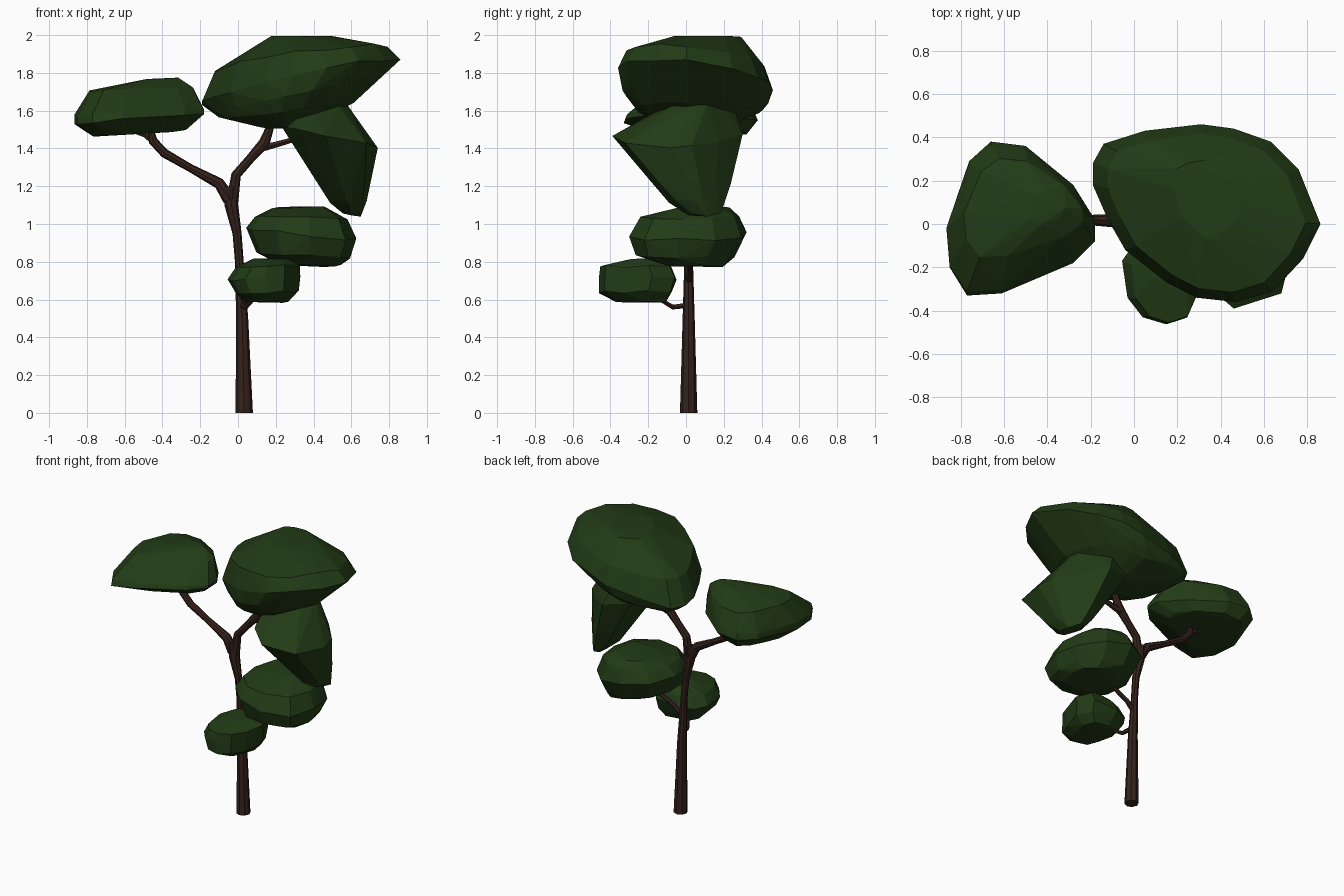
import bpy, bmesh, math, random
from mathutils import Vector

random.seed(4)


def material(name, rgb):
    m = bpy.data.materials.new(name)
    m.diffuse_color = (*rgb, 1)
    return m


LEAF = material("leaf_green", (0.016, 0.044, 0.008))
BARK = material("bark_brown", (0.036, 0.016, 0.011))


def finish(bm, name, mat):
    bmesh.ops.recalc_face_normals(bm, faces=bm.faces[:])
    me = bpy.data.meshes.new(name)
    bm.to_mesh(me)
    bm.free()
    me.materials.append(mat)
    ob = bpy.data.objects.new(name, me)
    bpy.context.collection.objects.link(ob)
    return ob


def oval(cx, cy, rx, ry, n=9, turn=0.2):
    return [(cx + rx * math.cos(turn + math.tau * i / n),
             cy + ry * math.sin(turn + math.tau * i / n)) for i in range(n)]


def clump(name, outline, layers, jitter=0.01):
    """Faceted hull of one plan outline repeated at (z, sx, sy, dx, dy, tilt x, tilt y)."""
    xs, ys = zip(*outline)
    cx, cy = (min(xs) + max(xs)) / 2, (min(ys) + max(ys)) / 2
    bm = bmesh.new()
    for z, sx, sy, dx, dy, tx, ty in layers:
        for x, y in outline:
            ox, oy = (x - cx) * sx, (y - cy) * sy
            j = random.uniform(-jitter, jitter)
            bm.verts.new((cx + dx + ox, cy + dy + oy, z + tx * ox + ty * oy + j))
    res = bmesh.ops.convex_hull(bm, input=bm.verts[:])
    junk = {v for v in res["geom_interior"] + res["geom_unused"]
            if isinstance(v, bmesh.types.BMVert)}
    bmesh.ops.delete(bm, geom=list(junk), context='VERTS')
    finish(bm, name, LEAF)


def limb(name, path, sides=8, side=(0, 1, 0)):
    """Tapered flat-sided tube through (x, y, z, radius) points."""
    bm = bmesh.new()
    pts = [Vector(p[:3]) for p in path]
    rings = []
    for i, p in enumerate(pts):
        d = (pts[min(i + 1, len(pts) - 1)] - pts[max(i - 1, 0)]).normalized()
        if p.z == 0:
            d = Vector((0, 0, 1))
        u = Vector(side)
        u = (u - d * u.dot(d)).normalized()
        w = d.cross(u)
        r = path[i][3]
        rings.append([bm.verts.new(p + r * (u * math.cos(math.tau * k / sides)
                                            + w * math.sin(math.tau * k / sides)))
                      for k in range(sides)])
    for a, b in zip(rings, rings[1:]):
        for k in range(sides):
            n = (k + 1) % sides
            bm.faces.new((a[k], a[n], b[n], b[k]))
    bm.faces.new(rings[0])
    bm.faces.new(rings[-1])
    finish(bm, name, BARK)


# trunk and branches
limb("trunk", [(0.033, 0.014, 0, 0.046), (0.022, 0.014, 0.5, 0.032),
               (0.007, 0.014, 0.8, 0.023), (-0.005, 0.012, 0.95, 0.024),
               (-0.035, 0.01, 1.1, 0.036), (-0.045, 0.01, 1.2, 0.034)])
limb("left_branch", [(-0.045, 0.01, 1.13, 0.036), (-0.1, 0.015, 1.215, 0.03),
                     (-0.25, 0.02, 1.295, 0.021), (-0.39, 0.02, 1.375, 0.024),
                     (-0.45, 0.02, 1.44, 0.024), (-0.47, 0.02, 1.53, 0.014)])
limb("left_twig", [(-0.43, 0.02, 1.42, 0.02), (-0.49, 0.03, 1.47, 0.015),
                   (-0.58, 0.05, 1.5, 0.01)], 6)
limb("right_branch", [(-0.03, 0.01, 1.12, 0.032), (-0.01, 0.01, 1.26, 0.026),
                      (0.06, 0.01, 1.34, 0.024), (0.14, 0.01, 1.43, 0.03),
                      (0.18, 0.01, 1.54, 0.018)])
limb("right_twig", [(0.12, 0.01, 1.4, 0.022), (0.2, 0.01, 1.42, 0.018),
                    (0.34, 0.01, 1.46, 0.014)], 6)
limb("middle_branch", [(0.01, 0.014, 0.69, 0.018), (0.08, 0.02, 0.75, 0.016),
                       (0.18, 0.02, 0.8, 0.014), (0.26, 0.02, 0.83, 0.01)], 6)
limb("lower_branch", [(0.02, 0.014, 0.57, 0.016), (0.04, -0.07, 0.56, 0.014),
                      (0.07, -0.12, 0.59, 0.012), (0.09, -0.18, 0.64, 0.01)], 6, (1, 0, 0))

# foliage: high left pad
clump("left_foliage",
      [(-0.865, -0.02), (-0.85, -0.2), (-0.77, -0.33), (-0.61, -0.32), (-0.28, -0.18),
       (-0.18, -0.08), (-0.18, 0.02), (-0.28, 0.18), (-0.5, 0.36), (-0.66, 0.38),
       (-0.76, 0.29), (-0.81, 0.14)],
      [(1.485, 0.72, 0.66, 0, 0.06, 0.06, 0), (1.555, 1, 1, 0, 0, 0.06, 0),
       (1.59, 1, 0.95, 0, 0, 0.05, 0), (1.71, 0.8, 0.64, 0.01, 0.05, 0.04, 0),
       (1.765, 0.25, 0.22, 0.12, 0.05, 0, 0)])

# foliage: large crown
clump("crown_foliage",
      [(-0.19, 0.18), (-0.19, 0.28), (-0.14, 0.37), (0.05, 0.43), (0.31, 0.46),
       (0.46, 0.44), (0.63, 0.38), (0.76, 0.25), (0.86, 0), (0.78, -0.16),
       (0.64, -0.31), (0.47, -0.36), (0.29, -0.34), (0.15, -0.27), (-0.04, -0.12),
       (-0.12, 0.02)],
      [(1.515, 0.24, 0.4, -0.09, 0, 0, 0), (1.6, 0.68, 0.8, -0.08, 0.01, 0.12, 0),
       (1.67, 0.78, 0.94, -0.05, 0, 0.17, -0.05), (1.76, 1, 1, 0, 0, 0.19, -0.1),
       (1.88, 0.87, 0.89, 0, 0, 0.13, -0.09), (1.988, 0.3, 0.45, 0, 0.06, 0, 0)])

# foliage: drooping right clump
clump("right_foliage",
      [(0.23, -0.06), (0.32, -0.27), (0.46, -0.39), (0.68, -0.32), (0.74, -0.08),
       (0.72, 0.03), (0.6, 0.17), (0.45, 0.3), (0.27, 0.24)],
      [(1.05, 0.19, 0.25, 0.12, 0.145, -0.05, 0), (1.12, 0.38, 0.42, 0.1, 0.1, 0, 0),
       (1.22, 0.56, 0.6, 0.075, 0.075, 0, 0),
       (1.46, 1, 1, 0, 0, -0.2, 0), (1.64, 0.65, 0.5, -0.08, 0.12, 0, 0)])

# foliage: middle right pad
clump("middle_foliage",
      oval(0.335, 0.01, 0.295, 0.315, 10, -math.pi / 4) + [(0.57, -0.22)],
      [(0.785, 0.55, 0.55, 0.05, 0.03, -0.04, 0), (0.83, 0.85, 0.84, 0.01, -0.015, -0.05, 0),
       (0.945, 1, 1, 0, 0, -0.1, 0), (1.035, 0.84, 0.84, 0, 0.01, -0.03, 0),
       (1.083, 0.5, 0.45, -0.01, 0.08, 0.02, 0)])

# foliage: low front pad
clump("lower_foliage",
      [(-0.055, -0.17), (-0.03, -0.34), (0.04, -0.43), (0.14, -0.46), (0.24, -0.43),
       (0.29, -0.32), (0.33, -0.18), (0.28, -0.06), (0.1, -0.05), (0, -0.09)],
      [(0.59, 0.62, 0.7, 0.01, 0.01, 0, 0), (0.64, 0.88, 0.94, 0.015, -0.013, 0, 0),
       (0.715, 1, 1, 0, 0, 0.05, 0), (0.77, 0.88, 0.92, 0.02, -0.01, 0.05, 0),
       (0.81, 0.5, 0.45, 0.03, 0.05, 0.03, 0)])
